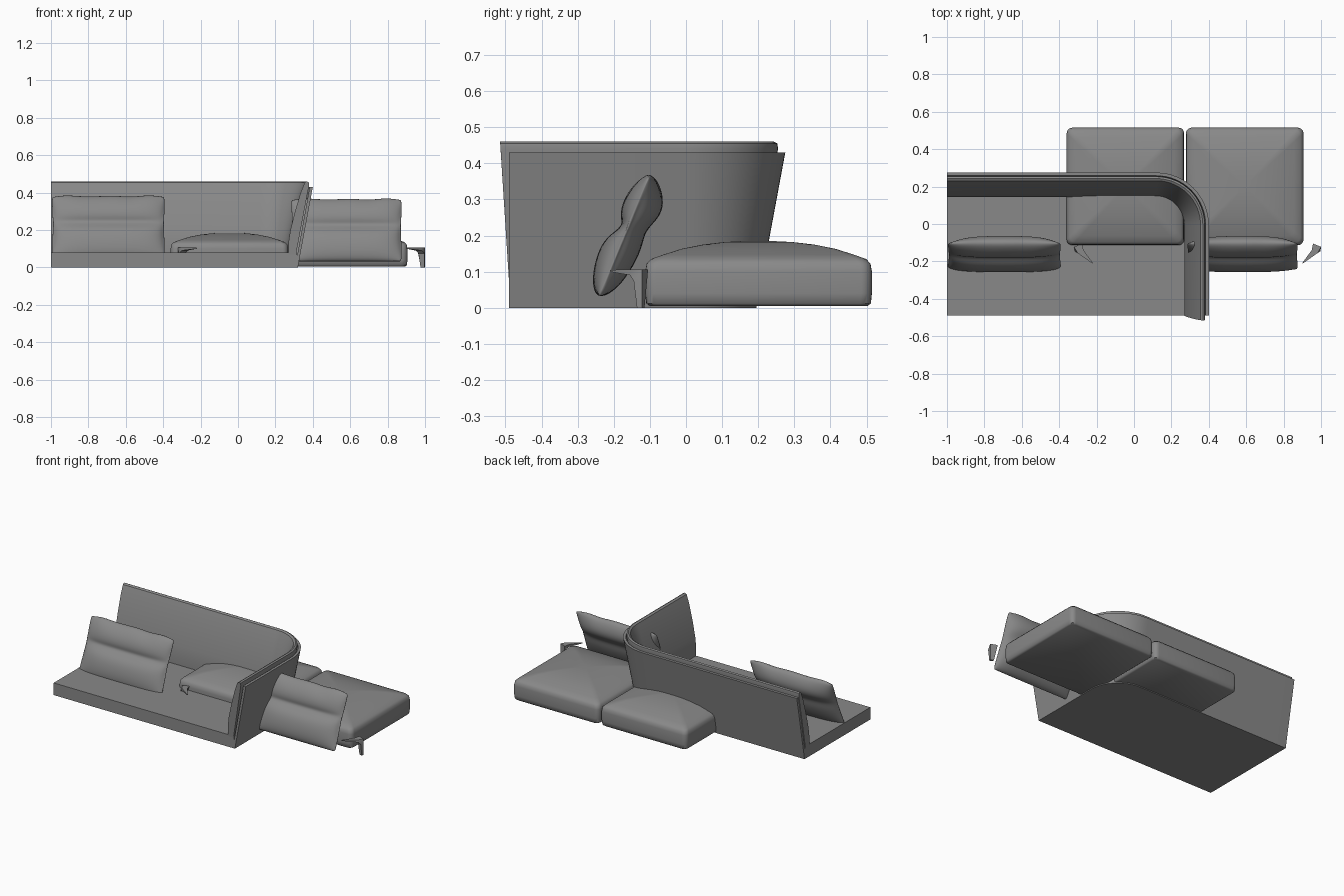
import bpy, bmesh
from math import sin, cos, pi, radians

cube = bpy.data.objects.get("Cube")
if cube:
    bpy.data.objects.remove(cube, do_unlink=True)

grey = bpy.data.materials.new("grey fabric")
grey.use_nodes = True
grey.diffuse_color = (0.25, 0.25, 0.25, 1)
grey.node_tree.nodes["Principled BSDF"].inputs["Base Color"].default_value = (0.25, 0.25, 0.25, 1)


def loft(name, rings, angle=35, subdiv=0):
    """Skin a list of equal closed rings and cap both ends."""
    bm = bmesh.new()
    vr = [[bm.verts.new(p) for p in r] for r in rings]
    n = len(vr[0])
    for a, b in zip(vr, vr[1:]):
        for i in range(n):
            j = (i + 1) % n
            bm.faces.new((a[i], a[j], b[j], b[i]))
    bm.faces.new(vr[0])
    bm.faces.new(vr[-1])
    bmesh.ops.recalc_face_normals(bm, faces=bm.faces)
    mesh = bpy.data.meshes.new(name)
    bm.to_mesh(mesh)
    bm.free()
    mesh.materials.append(grey)
    ob = bpy.data.objects.new(name, mesh)
    bpy.context.collection.objects.link(ob)
    bpy.ops.object.select_all(action='DESELECT')
    ob.select_set(True)
    bpy.context.view_layer.objects.active = ob
    bpy.ops.object.shade_smooth_by_angle(angle=radians(angle))
    if subdiv:
        ob.modifiers.new("soften", 'SUBSURF').levels = subdiv
        ob.modifiers["soften"].render_levels = subdiv
    return ob


# Backrest path: straight back, rounded corner, straight wing; (point, outward normal)
CX, CY, R, FRONT = 0.12, -0.005, 0.28, -0.49
path = [(-1, CY + R, 0, 1)]
for i in range(17):
    a = pi / 2 * (1 - i / 16)
    path.append((CX + R * cos(a), CY + R * sin(a), cos(a), sin(a)))
path.append((CX + R, FRONT, 1, 0))


def sweep(name, profile, overhang=0):
    rings = [[(x + nx * d, y + ny * d, z) for d, z in profile] for x, y, nx, ny in path]
    # The cushion's free end leans forward towards its top
    rings[-1] = [(x, y - overhang * max(0, (z - 0.12) / 0.34), z) for x, y, z in rings[-1]]
    return loft(name, rings)


sweep("backrest_shell", [(0, 0.43), (-0.08, 0), (-0.095, 0), (-0.017, 0.43)])
sweep("backrest_cushion",
      [(-0.02, 0.44), (-0.022, 0.455), (-0.032, 0.46), (-0.044, 0.453), (-0.065, 0.4),
       (-0.095, 0.3), (-0.12, 0.2), (-0.131, 0.13), (-0.131, 0.07), (-0.09, 0.07)], 0.025)

# Platform follows the inside of the shell
outline = [(x - nx * 0.085, y - ny * 0.085) for x, y, nx, ny in path] + [(-1, FRONT)]
loft("platform", [[(x, y, z) for x, y in outline] for z in (0, 0.08)])


def rounded_square(cx, cy, half, r, z):
    pts = []
    for k in range(4):
        sx, sy = (1, -1, -1, 1)[k], (1, 1, -1, -1)[k]
        for i in range(6):
            a = pi / 2 * (k + i / 5)
            pts.append((cx + sx * (half - r) + r * cos(a), cy + sy * (half - r) + r * sin(a), z))
    return pts


# Domed seat cushions: (inset, height)
seat_levels = [(0.012, 0.005), (0.003, 0.012), (0, 0.04), (0, 0.1), (0.004, 0.122), (0.016, 0.135),
               (0.05, 0.147), (0.1, 0.163), (0.16, 0.175), (0.22, 0.182), (0.28, 0.185)]
for name, cx in (("right_seat", -0.046), ("left_seat", 0.592)):
    loft(name, [rounded_square(cx, 0.201, 0.314 - d, max(0.006, 0.03 - d * 0.08), z)
                for d, z in seat_levels], 50)

# Pillow: two-lobed outline (y, z) thinning to a side seam at both ends
lobes = [(-0.25, 0.025), (-0.262, 0.08), (-0.248, 0.15), (-0.222, 0.2), (-0.172, 0.23),
         (-0.184, 0.255), (-0.175, 0.3), (-0.145, 0.345), (-0.098, 0.38), (-0.07, 0.34),
         (-0.06, 0.29), (-0.075, 0.25), (-0.115, 0.215), (-0.12, 0.17), (-0.155, 0.1),
         (-0.2, 0.045)]


def pillow(name, x0, x1, dz):
    rings = []
    for t in (0, 0.015, 0.06, 0.14, 0.25, 0.4, 0.55, 0.7, 0.82, 0.91, 0.975, 1):
        u = 2 * t - 1
        f = max(0.06, (1 - abs(u) ** 3.5) ** 0.5)
        ring = []
        for y, z in lobes:
            seam = -0.245 + (z - 0.025) * 0.41
            pinch = 0.018 * sin(pi * (z - 0.025) / 0.355) * u ** 3
            sag = 0.006 * cos(9 * u) * (z > 0.3)
            ring.append((x0 + (x1 - x0) * t - pinch, seam + (y - seam) * f, z + dz + sag))
        rings.append(ring)
    loft(name, rings, 180, 2)


pillow("right_pillow", -1.0, -0.385, 0.013)
pillow("left_pillow", 0.28, 0.882, -0.003)


# Bent blade feet: thin tip, elbow, tapered upright
def foot(name, mx):
    def ring(a, b, c, d):
        return [(mx(p[0]), p[1], p[2]) for p in (a, b, c, d)]
    loft(name, [
        ring((0.9, -0.208, 0.105), (0.903, -0.211, 0.105), (0.903, -0.211, 0.1), (0.9, -0.208, 0.1)),
        ring((0.95, -0.14, 0.106), (0.982, -0.155, 0.106), (0.982, -0.155, 0.09), (0.95, -0.14, 0.09)),
        ring((0.957, -0.105, 0.106), (1.0, -0.122, 0.106), (0.997, -0.145, 0.075), (0.965, -0.13, 0.075)),
        ring((0.978, -0.115, 0), (1.0, -0.122, 0), (0.996, -0.136, 0), (0.976, -0.13, 0))], 30)


foot("left_foot", lambda x: x)
foot("right_foot", lambda x: 0.68 - x)
